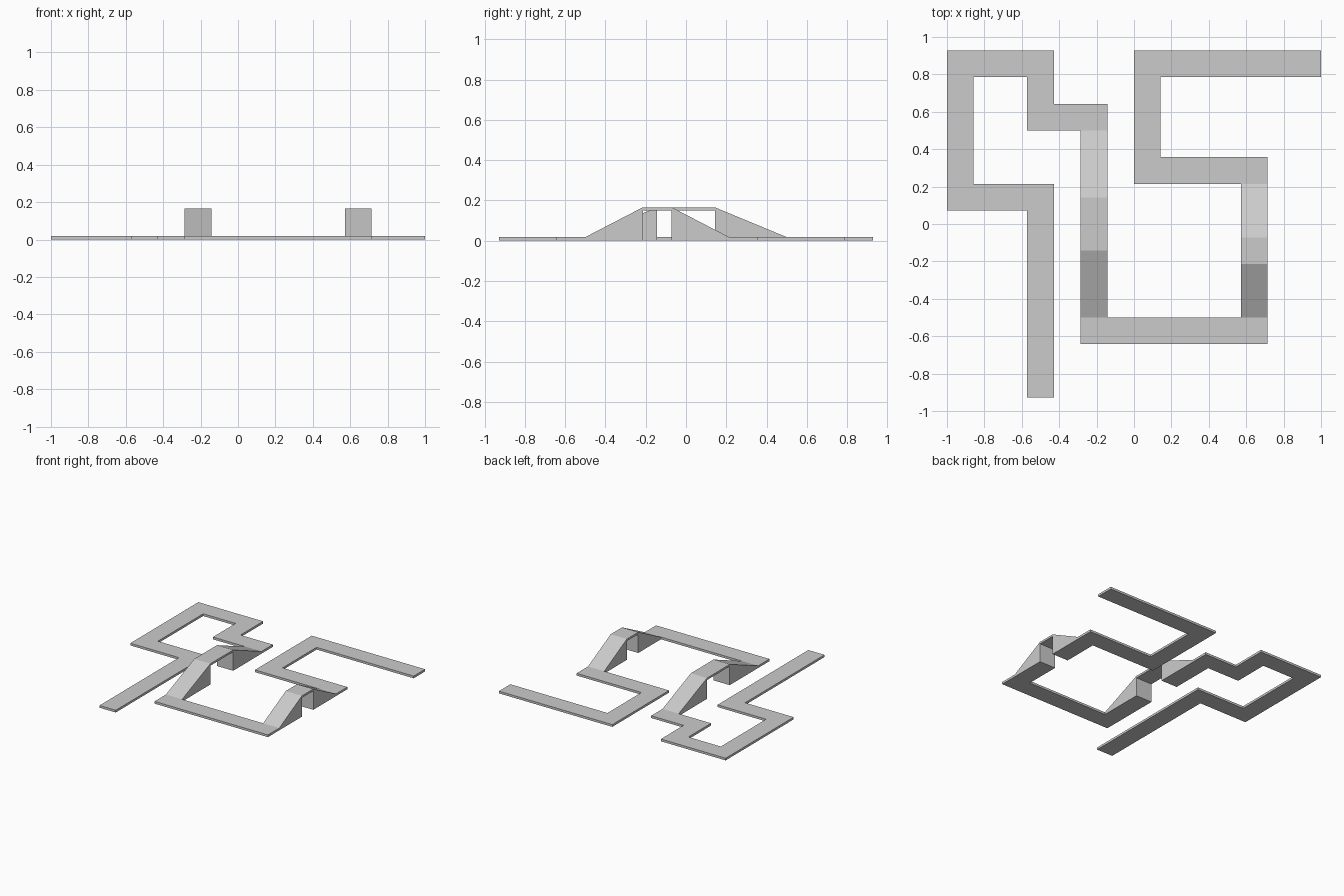
import bpy, bmesh
from mathutils import Vector

if "Cube" in bpy.data.objects:
    bpy.data.objects.remove(bpy.data.objects["Cube"])

U = 1 / 7            # path width, used as the plan unit
THICK = 0.018        # flat path thickness
TOP, UNDER = 0.166, 0.150   # bridge deck top and underside


def prism(name, outline, depth):
    """Extrude a closed 3D outline along a vector into a solid."""
    bm = bmesh.new()
    face = bm.faces.new([bm.verts.new(p) for p in outline])
    new = bmesh.ops.extrude_face_region(bm, geom=[face])["geom"]
    bmesh.ops.translate(bm, vec=depth,
                        verts=[v for v in new if isinstance(v, bmesh.types.BMVert)])
    bmesh.ops.recalc_face_normals(bm, faces=bm.faces)
    mesh = bpy.data.meshes.new(name)
    bm.to_mesh(mesh)
    bm.free()
    obj = bpy.data.objects.new(name, mesh)
    bpy.context.collection.objects.link(obj)
    return obj


def flat_path(name, centre):
    """Right-angled flat strip, one unit wide, with mitred corners."""
    pts = [Vector(p) for p in centre]
    dirs = [(b - a).normalized() for a, b in zip(pts, pts[1:])]
    left, right = [], []
    for i, p in enumerate(pts):
        near = {tuple(dirs[max(i - 1, 0)]), tuple(dirs[min(i, len(dirs) - 1)])}
        off = sum((Vector((-d[1], d[0])) for d in near), Vector((0, 0))) / 2
        left.append(p + off)
        right.append(p - off)
    outline = [(p.x * U, p.y * U, 0) for p in left + right[::-1]]
    return prism(name, outline, (0, 0, THICK))


def bridge(name, x, back, deck_back, deck_front, front):
    """Two solid ramps joined by a thin raised deck."""
    profile = [(back, 0), (back, THICK), (deck_back, TOP), (deck_front, TOP),
               (front, THICK), (front, 0), (deck_front, 0), (deck_front, UNDER),
               (deck_back, UNDER), (deck_back, 0)]
    return prism(name, [(x * U, y * U, z) for y, z in profile], (U, 0, 0))


# Flat winding sections
flat_path("left_path", [(-3.5, -6.5), (-3.5, 1), (-6.5, 1), (-6.5, 6),
                        (-3.5, 6), (-3.5, 4), (-1, 4)])
flat_path("front_path", [(-2, -4), (5, -4)])
flat_path("right_path", [(5, 2), (0.5, 2), (0.5, 6), (7, 6)])

# Raised crossings
bridge("left_bridge", -2, 3.5, 1, -1, -3.5)
bridge("right_bridge", 4, 1.5, -0.5, -1.5, -3.5)
